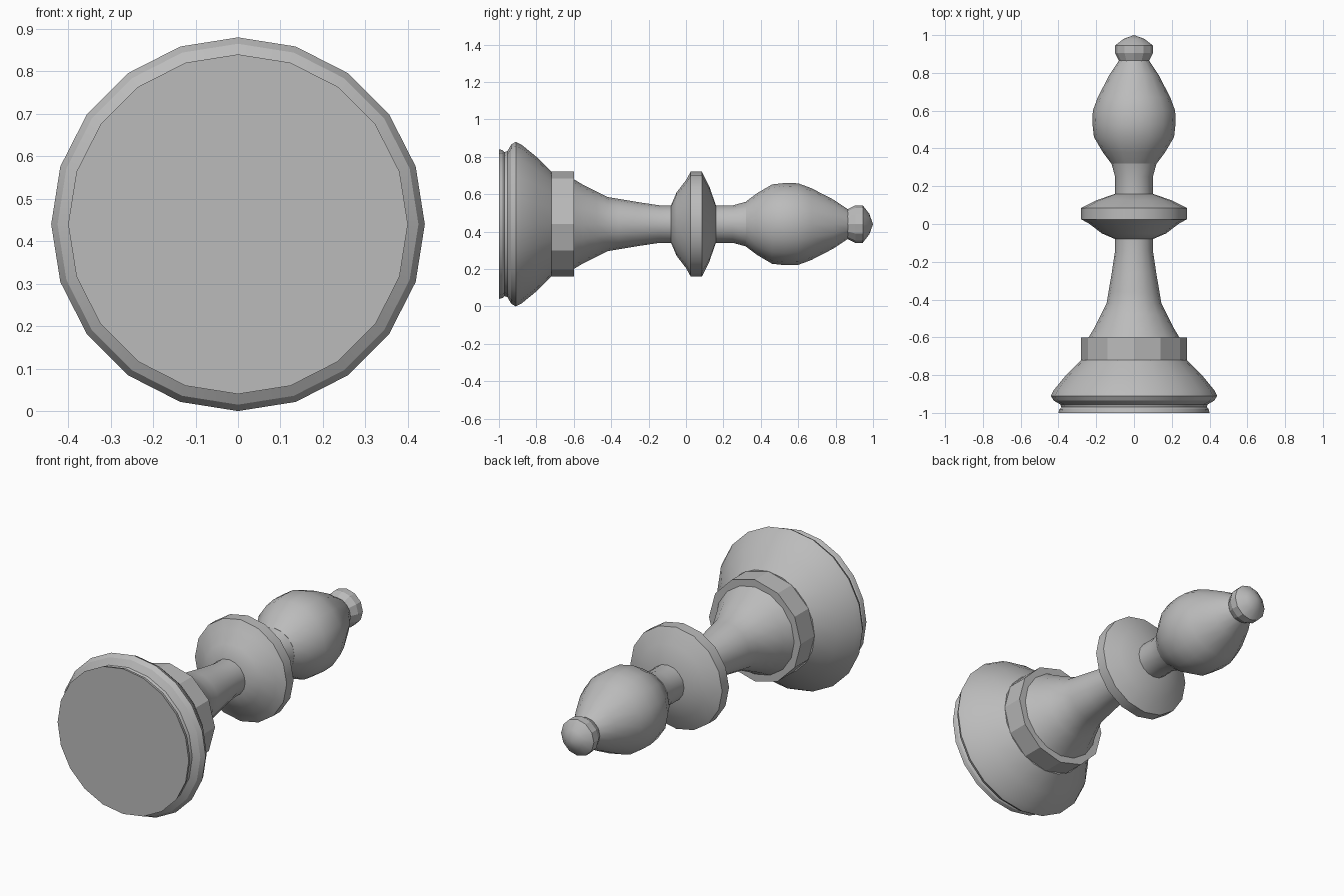
import bpy, bmesh, math

if "Cube" in bpy.data.objects:
    bpy.data.objects.remove(bpy.data.objects["Cube"])

AXIS_Z = 0.44  # height of the lying piece's centre line

grey = bpy.data.materials.new("stone_grey")
grey.diffuse_color = (0.5, 0.5, 0.5, 1)
grey.use_nodes = True
grey.node_tree.nodes["Principled BSDF"].inputs["Base Color"].default_value = grey.diffuse_color


def turned_part(name, profile, sides, angle=25):
    """Lathe (y, radius) points around the horizontal centre line, ends capped."""
    bm = bmesh.new()
    rings = []
    for y, r in profile:
        if r == 0:
            rings.append([bm.verts.new((0, y, AXIS_Z))])
            continue
        rings.append([bm.verts.new((r * math.sin(2 * math.pi * i / sides), y,
                                    AXIS_Z + r * math.cos(2 * math.pi * i / sides)))
                      for i in range(sides)])
    for a, b in zip(rings, rings[1:]):
        for i in range(sides):
            j = (i + 1) % sides
            if len(b) == 1:
                bm.faces.new((a[i], a[j], b[0]))
            else:
                bm.faces.new((a[i], a[j], b[j], b[i]))
    for ring in (rings[0], rings[-1]):
        if len(ring) > 1:
            bm.faces.new(ring)
    bmesh.ops.recalc_face_normals(bm, faces=bm.faces)
    mesh = bpy.data.meshes.new(name)
    bm.to_mesh(mesh)
    bm.free()
    mesh.materials.append(grey)
    obj = bpy.data.objects.new(name, mesh)
    bpy.context.collection.objects.link(obj)
    bpy.ops.object.select_all(action='DESELECT')
    obj.select_set(True)
    bpy.context.view_layer.objects.active = obj
    bpy.ops.object.shade_smooth_by_angle(angle=math.radians(angle))
    return obj


# wide foot with a grooved rim and a sloping top
turned_part("foot", [(-1, 0.40), (-0.98, 0.395), (-0.97, 0.385), (-0.955, 0.39),
                     (-0.935, 0.425), (-0.91, 0.44), (-0.88, 0.425),
                     (-0.80, 0.36), (-0.72, 0.28)], 20)
# plain drum above the foot
turned_part("drum", [(-0.72, 0.28), (-0.60, 0.28)], 12)
# tapering column
turned_part("stem", [(-0.60, 0.24), (-0.55, 0.21), (-0.48, 0.175), (-0.42, 0.145),
                     (-0.36, 0.135), (-0.26, 0.118), (-0.14, 0.10), (-0.06, 0.10)], 16)
# flared collar
turned_part("collar", [(-0.08, 0.10), (-0.05, 0.17), (0.0, 0.235), (0.025, 0.28),
                       (0.085, 0.28), (0.125, 0.20), (0.16, 0.10)], 16)
# short neck
turned_part("neck", [(0.15, 0.10), (0.25, 0.10), (0.33, 0.122)], 16)
# bulbous head
turned_part("head", [(0.32, 0.12), (0.38, 0.165), (0.46, 0.212), (0.53, 0.22),
                     (0.60, 0.218), (0.67, 0.192), (0.79, 0.13), (0.865, 0.08)], 16)
# small pointed finial
turned_part("finial", [(0.86, 0.078), (0.885, 0.09), (0.905, 0.10), (0.945, 0.10),
                       (0.98, 0.055), (1.0, 0)], 12)
